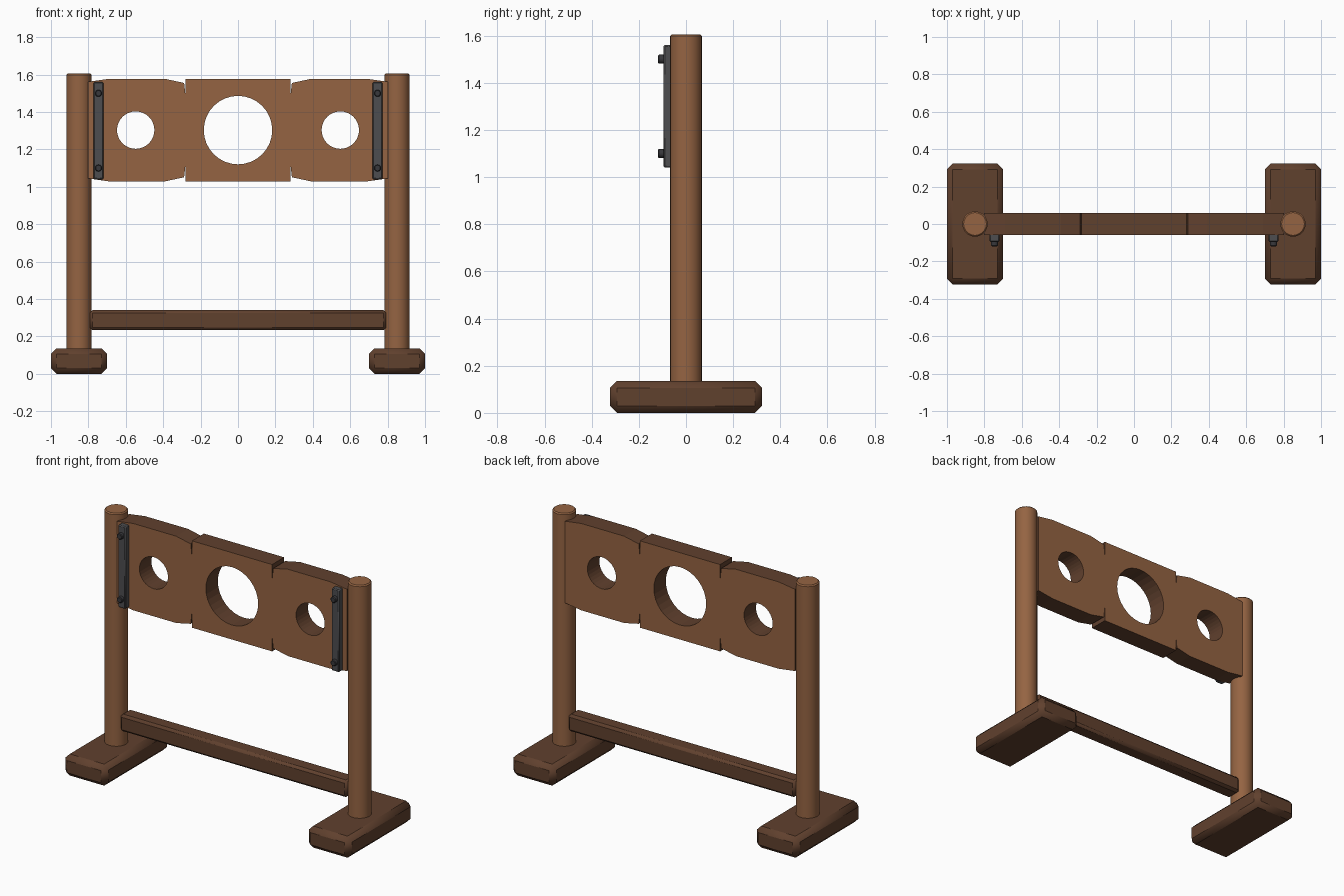
import bpy, bmesh, math
from mathutils import Matrix

cube = bpy.data.objects.get("Cube")
if cube:
    bpy.data.objects.remove(cube, do_unlink=True)


def material(name, rgb, rough=0.8):
    m = bpy.data.materials.new(name)
    m.use_nodes = True
    m.diffuse_color = (*rgb, 1)
    bsdf = next(n for n in m.node_tree.nodes if n.type == 'BSDF_PRINCIPLED')
    bsdf.inputs["Base Color"].default_value = (*rgb, 1)
    bsdf.inputs["Roughness"].default_value = rough
    return m


wood = material("warm wood", (0.30, 0.127, 0.055))
dark_wood = material("dark wood", (0.118, 0.052, 0.027))
iron = material("iron", (0.075, 0.075, 0.08), 0.5)
bolt_iron = material("dark iron", (0.04, 0.04, 0.045), 0.5)


def finish(name, bm, mat, bevel):
    me = bpy.data.meshes.new(name)
    bm.to_mesh(me)
    bm.free()
    me.materials.append(mat)
    ob = bpy.data.objects.new(name, me)
    bpy.context.collection.objects.link(ob)
    mod = ob.modifiers.new("edge bevel", 'BEVEL')
    mod.width, mod.segments = bevel, 1
    mod.limit_method, mod.angle_limit = 'ANGLE', math.radians(50)
    bpy.ops.object.select_all(action='DESELECT')
    ob.select_set(True)
    bpy.context.view_layer.objects.active = ob
    bpy.ops.object.shade_smooth_by_angle(angle=math.radians(50))
    return ob


def box(name, centre, size, mat, bevel):
    bm = bmesh.new()
    bmesh.ops.create_cube(bm, size=1, matrix=Matrix.Translation(centre) @ Matrix.Diagonal((*size, 1)))
    return finish(name, bm, mat, bevel)


def cylinder(name, centre, radius, depth, sides, mat, bevel, turn=0):
    bm = bmesh.new()
    bmesh.ops.create_cone(bm, cap_ends=True, segments=sides, radius1=radius, radius2=radius, depth=depth,
                          matrix=Matrix.Translation(centre) @ Matrix.Rotation(turn, 4, 'X'))
    return finish(name, bm, mat, bevel)


# Feet, posts, iron straps and bolts on both sides
for side, s in (("left", 1), ("right", -1)):
    box(side + "_foot", (s * 0.85, 0, 0.068), (0.3, 0.645, 0.136), dark_wood, 0.03)
    cylinder(side + "_post", (s * 0.85, 0, 0.85), 0.068, 1.51, 20, wood, 0.007)
    box(side + "_strap", (s * 0.746, -0.075, 1.3), (0.054, 0.042, 0.52), iron, 0.006)
    for level, z in (("upper", 1.5), ("lower", 1.1)):
        cylinder(f"{side}_{level}_bolt", (s * 0.746, -0.102, z), 0.019, 0.034, 10,
                 bolt_iron, 0.004, math.pi / 2)

# Lower crossbar
box("crossbar", (0, 0, 0.287), (1.585, 0.1, 0.108), dark_wood, 0.015)

# Pierced board: quarter outline mirrored around its centre, with three holes
MID = 1.303
quarter = [(0.28, 0.274), (0.28, 0.18), (0.288, 0.252), (0.39, 0.274), (0.69, 0.274), (0.803, 0.258)]
outline = (quarter + [(x, -z) for x, z in reversed(quarter)]
           + [(-x, -z) for x, z in quarter] + [(-x, z) for x, z in reversed(quarter)])


def circle(cx, radius, sides=32):
    return [(cx + radius * math.cos(i * math.tau / sides), radius * math.sin(i * math.tau / sides))
            for i in range(sides)]


curve = bpy.data.curves.new("board_profile", 'CURVE')
curve.dimensions, curve.fill_mode, curve.extrude = '2D', 'BOTH', 0.06
for loop in (outline, circle(0, 0.183), circle(0.547, 0.1), circle(-0.547, 0.1)):
    spline = curve.splines.new('POLY')
    spline.points.add(len(loop) - 1)
    for p, (x, z) in zip(spline.points, loop):
        p.co = (x, z, 0, 1)
    spline.use_cyclic_u = True
board = bpy.data.objects.new("pierced_board", curve)
bpy.context.collection.objects.link(board)
board.location.z = MID
board.rotation_euler.x = math.pi / 2
bpy.ops.object.select_all(action='DESELECT')
board.select_set(True)
bpy.context.view_layer.objects.active = board
bpy.ops.object.convert(target='MESH')
board = bpy.context.view_layer.objects.active

# Weld the board; broad faces are warm wood, cut edges are dark
bm = bmesh.new()
bm.from_mesh(board.data)
bmesh.ops.remove_doubles(bm, verts=bm.verts, dist=0.0005)
bmesh.ops.recalc_face_normals(bm, faces=bm.faces)
board.data.materials.clear()
board.data.materials.append(wood)
board.data.materials.append(dark_wood)
for f in bm.faces:
    f.smooth = False
    f.material_index = 0 if abs(f.normal.z) > 0.5 else 1
bm.to_mesh(board.data)
bm.free()
